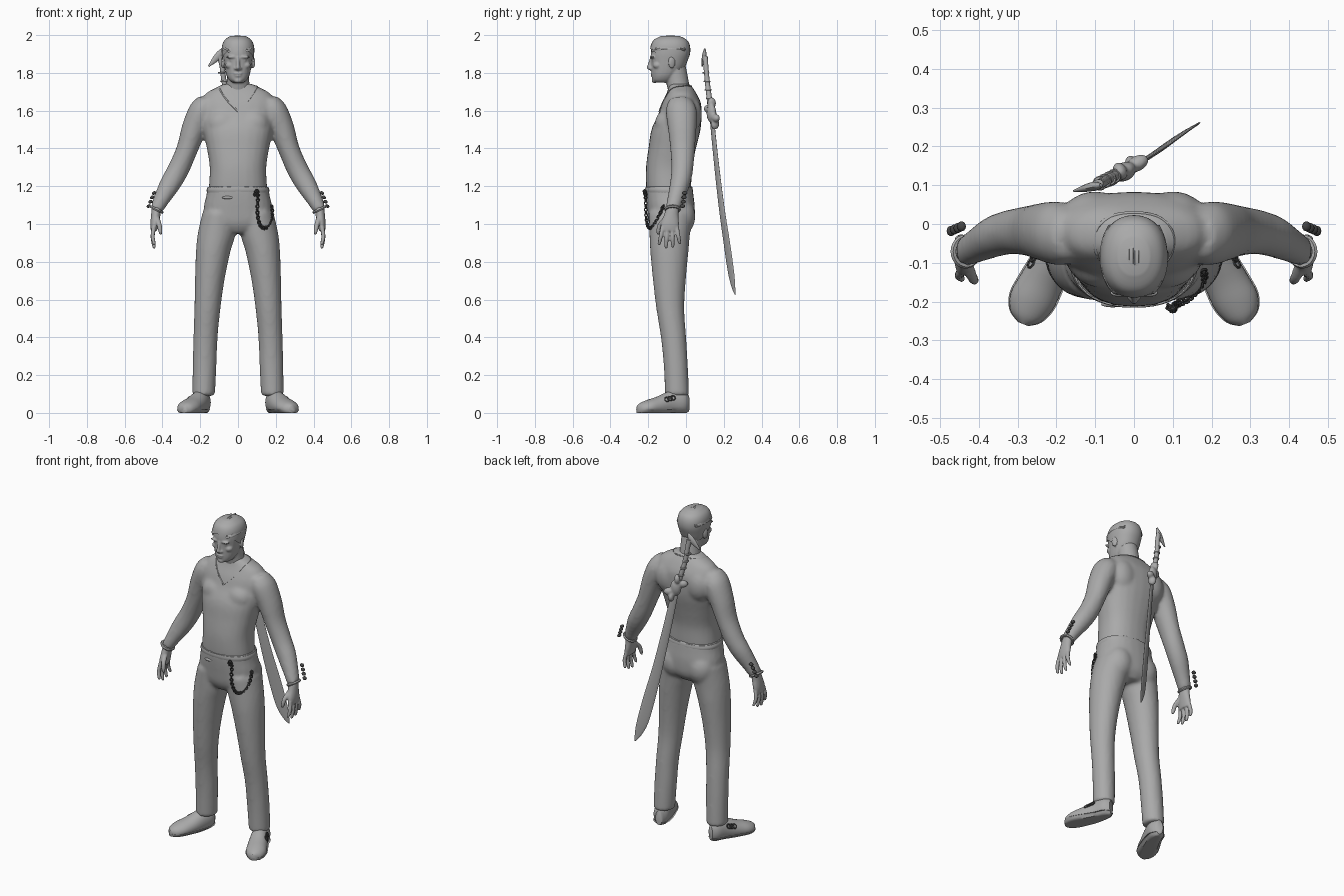
import bpy, bmesh, math, random
from mathutils import Vector, Matrix
from mathutils.bvhtree import BVHTree

random.seed(4)
if "Cube" in bpy.data.objects:
    bpy.data.objects.remove(bpy.data.objects["Cube"])
X, Y, Z = Vector((1, 0, 0)), Vector((0, 1, 0)), Vector((0, 0, 1))


def material(name, value):
    m = bpy.data.materials.new(name)
    m.use_nodes = True
    color = (value, value, value, 1)
    m.diffuse_color = color
    m.node_tree.nodes["Principled BSDF"].inputs["Base Color"].default_value = color
    return m


GREY = material("plain grey", 0.4)
DARK = material("dark metal", 0.06)


def smooth_path(points, steps=4):
    """Catmull-Rom interpolation of stations of any dimension."""
    out, last = [], len(points) - 1
    for i in range(last):
        a, b, c, d = (points[max(0, min(last, i + k))] for k in (-1, 0, 1, 2))
        for s in range(steps):
            t = s / steps
            out.append([q + t / 2 * (r - p + t * (2 * p - 5 * q + 4 * r - e + t * (3 * (q - r) + e - p)))
                        for p, q, r, e in zip(a, b, c, d)])
    return out + [list(points[-1])]


def tube(bm, stations, u=X, v=Y, sides=24, power=2, steps=4):
    """Loft of superellipse rings; each station is x, y, z, radius u, radius v."""
    rings = []
    for x, y, z, a, b in smooth_path(stations, steps):
        ring = []
        for i in range(sides):
            t = math.tau * i / sides
            c, s = math.cos(t), math.sin(t)
            p = Vector((x, y, z)) + u * a * math.copysign(abs(c) ** (2 / power), c)
            ring.append(bm.verts.new(p + v * b * math.copysign(abs(s) ** (2 / power), s)))
        rings.append(ring)
    for r, q in zip(rings, rings[1:]):
        for i in range(sides):
            j = (i + 1) % sides
            bm.faces.new((r[i], r[j], q[j], q[i]))
    bm.faces.new(rings[0][::-1])
    bm.faces.new(rings[-1])


def ball(bm, center, radii, turn=Matrix()):
    m = Matrix.Translation(center) @ turn @ Matrix.Diagonal((*radii, 1))
    bmesh.ops.create_uvsphere(bm, u_segments=20, v_segments=12, radius=1, matrix=m)


def ring(bm, center, major, minor, u, v, sides=16):
    w, n = u.cross(v), 6
    grid = []
    for i in range(sides):
        t = math.tau * i / sides
        d = u * math.cos(t) + v * math.sin(t)
        grid.append([bm.verts.new(Vector(center) + d * (major + minor * math.cos(math.tau * k / n))
                                  + w * minor * math.sin(math.tau * k / n)) for k in range(n)])
    for i in range(sides):
        a, b = grid[i], grid[(i + 1) % sides]
        for k in range(n):
            bm.faces.new((a[k], b[k], b[(k + 1) % n], a[(k + 1) % n]))


def mirror(bm):
    geom = bm.verts[:] + bm.edges[:] + bm.faces[:]
    copy = bmesh.ops.duplicate(bm, geom=geom)["geom"]
    bmesh.ops.scale(bm, vec=(-1, 1, 1), verts=[g for g in copy if isinstance(g, bmesh.types.BMVert)])


def finish(bm, name, mat=GREY, voxel=0, relax=4):
    bmesh.ops.recalc_face_normals(bm, faces=bm.faces)
    mesh = bpy.data.meshes.new(name)
    bm.to_mesh(mesh)
    bm.free()
    ob = bpy.data.objects.new(name, mesh)
    bpy.context.collection.objects.link(ob)
    mesh.materials.append(mat)
    mesh.polygons.foreach_set("use_smooth", [True] * len(mesh.polygons))
    if voxel:
        r = ob.modifiers.new("blend", "REMESH")
        r.mode, r.voxel_size, r.use_smooth_shade = "VOXEL", voxel, True
        s = ob.modifiers.new("relax", "SMOOTH")
        s.factor, s.iterations = 0.5, relax
    else:
        bpy.ops.object.select_all(action="DESELECT")
        ob.select_set(True)
        bpy.context.view_layer.objects.active = ob
        bpy.ops.object.shade_smooth_by_angle(angle=math.radians(45))
    return ob


# Shirt: sleeves mirrored, then chest and trunk blended in
bm = bmesh.new()
tube(bm, [(.16, -.03, 1.655, .05, .06), (.19, -.025, 1.6, .07, .082), (.235, -.02, 1.5, .066, .075),
          (.272, -.018, 1.39, .057, .065), (.315, -.02, 1.29, .057, .058), (.36, -.032, 1.21, .055, .054),
          (.405, -.055, 1.13, .043, .045), (.433, -.07, 1.075, .034, .04)],
     Vector((.89, 0, .45)))
ball(bm, (.08, -.1, 1.53), (.085, .066, .075))
ball(bm, (.1, .02, 1.58), (.085, .065, .1))
mirror(bm)
tube(bm, [(0, -.09, 1.16, .156, .115), (0, -.092, 1.2, .154, .12), (0, -.09, 1.3, .15, .122),
          (0, -.073, 1.4, .165, .126), (0, -.053, 1.5, .185, .13), (0, -.032, 1.58, .195, .115),
          (0, -.024, 1.64, .198, .103), (0, -.024, 1.69, .172, .08), (0, -.028, 1.72, .12, .065),
          (0, -.034, 1.742, .075, .055)], power=2.3)
shirt = finish(bm, "shirt", voxel=.011, relax=6)

# Trousers: legs and seat mirrored, then hips
bm = bmesh.new()
tube(bm, [(.1, -.08, 1.06, .088, .118), (.113, -.086, .95, .1, .108), (.132, -.088, .85, .091, .101),
          (.15, -.088, .7, .078, .087), (.162, -.083, .55, .069, .074), (.172, -.066, .4, .064, .067),
          (.177, -.054, .25, .063, .064), (.182, -.047, .09, .06, .064)])
ball(bm, (.088, -.03, 1.04), (.085, .08, .1))
mirror(bm)
tube(bm, [(0, -.08, .95, .06, .085), (0, -.077, 1.0, .17, .118), (0, -.08, 1.08, .182, .127),
          (0, -.087, 1.15, .168, .127), (0, -.091, 1.2, .16, .125)], power=2.3)
trousers = finish(bm, "trousers", voxel=.011, relax=5)

# Waist seam, fly button and trouser hems
bm = bmesh.new()
tube(bm, [(0, -.089, 1.165, .164, .124), (0, -.09, 1.18, .166, .126), (0, -.091, 1.195, .161, .124)], power=2.3, sides=48)
ball(bm, (-.055, -.207, 1.14), (.03, .008, .008))
finish(bm, "waistband")

# Shoes and soles, flattened on the ground
across = Vector((.93, .37, 0))
shoe = [(.178, .012, .05, .02, .035), (.185, -.02, .055, .044, .055), (.205, -.08, .05, .05, .058),
        (.239, -.15, .035, .057, .042), (.264, -.2, .028, .058, .032), (.28, -.238, .022, .042, .022),
        (.286, -.258, .018, .014, .01)]
for name, grow, low, high in (("shoes", 1, .012, 1), ("soles", 1.06, 0, .018)):
    bm = bmesh.new()
    tube(bm, [(x, y, z, a * grow, b + .01) for x, y, z, a, b in shoe], across, Z)
    for v in bm.verts:
        v.co.z = max(low, min(high, v.co.z))
    mirror(bm)
    finish(bm, name)

# Shoe buckles on the outer sides
bm = bmesh.new()
for k in range(3):
    ring(bm, (.25 + .007 * k, -.068 - .016 * k, .08 - .004 * k), .013, .004, Vector((-.5, 0, .85)), Vector((.37, -.93, 0)))
mirror(bm)
finish(bm, "shoe_buckles", DARK)

# Hands with five fingers
bm = bmesh.new()
tube(bm, [(.43, -.07, 1.09, .026, .034), (.435, -.078, 1.05, .025, .038), (.442, -.085, 1.0, .022, .048),
          (.445, -.087, .965, .017, .045)])
for k in range(4):
    y, reach = -.124 + .025 * k, (.075, .093, .088, .07)[k]
    tip = y + .011 * (k - 1.6)
    tube(bm, [(.445, y, .985, .012, .012), (.452, (y + tip) / 2, .97 - reach * .45, .0115, .0115),
              (.444, tip, .97 - reach, .009, .009), (.442, tip, .963 - reach, .004, .004)], sides=10)
tube(bm, [(.43, -.1, 1.04, .014, .016), (.418, -.135, 1.0, .014, .014), (.411, -.146, .96, .011, .011),
          (.409, -.147, .943, .005, .005)], sides=10)
mirror(bm)
finish(bm, "hands", voxel=.005, relax=3)

# Wristbands and bead rows
bm = bmesh.new()
ring(bm, (.434, -.071, 1.078), .036, .008, Vector((.89, 0, .45)), Y, 24)
mirror(bm)
finish(bm, "wristbands")
bm = bmesh.new()
for k in range(4):
    ball(bm, (.472 - .009 * k, -.018 + .004 * k, 1.095 + .023 * k), (.012, .013, .009), Matrix.Rotation(.5, 4, "Y"))
mirror(bm)
finish(bm, "wrist_beads", DARK)

# Head: ears, brows, eyes and cheeks mirrored, then skull, neck, nose, lips
bm = bmesh.new()
ball(bm, (.08, -.075, 1.855), (.009, .02, .032), Matrix.Rotation(.35, 4, "Z"))
ball(bm, (.034, -.178, 1.884), (.03, .012, .007))
ball(bm, (.031, -.166, 1.866), (.015, .013, .009))
ball(bm, (.042, -.15, 1.84), (.025, .025, .02))
ball(bm, (.012, -.184, 1.823), (.009, .012, .008))
mirror(bm)
skull = [(0, -.125, 1.748, .028, .036), (0, -.122, 1.76, .045, .055), (0, -.113, 1.785, .06, .068),
         (0, -.1, 1.82, .069, .083), (0, -.092, 1.86, .075, .092), (0, -.087, 1.9, .079, .1),
         (0, -.085, 1.94, .077, .096), (0, -.085, 1.97, .062, .079), (0, -.085, 1.99, .032, .04)]
tube(bm, skull, power=2.2)
tube(bm, [(0, -.035, 1.69, .07, .055), (0, -.045, 1.75, .06, .06), (0, -.06, 1.84, .058, .058)])
tube(bm, [(0, -.18, 1.885, .008, .01), (0, -.187, 1.85, .009, .014), (0, -.191, 1.825, .012, .016),
          (0, -.183, 1.813, .008, .008)], sides=12)
ball(bm, (0, -.179, 1.796), (.024, .01, .005))
ball(bm, (0, -.176, 1.785), (.02, .011, .005))
ball(bm, (0, -.168, 1.76), (.022, .014, .014))
finish(bm, "head", voxel=.005, relax=2)

# Hair: a cap cut along the hairline, with swept-back locks on top
bm = bmesh.new()
tube(bm, [(x, y + .002, z + .006, a + .007, b + .007) for x, y, z, a, b in skull], sides=32, power=2.2)
bmesh.ops.bisect_plane(bm, geom=bm.verts[:] + bm.edges[:] + bm.faces[:], plane_co=(0, -.185, 1.925),
                       plane_no=(0, .6, .8), clear_inner=True)
for k in range(22):
    lean = -1.25 + 2.5 * k / 21 + random.uniform(-.04, .04)
    path = []
    for s in range(6):
        t = .45 + s * .4 + random.uniform(-.03, .03)
        x = .085 * math.sin(lean) * math.sin(t) ** .6
        path.append((x, -.085 - .106 * math.cos(t), 1.9 + .093 * math.sin(t) * math.cos(lean),
                     .002 + .007 * math.sin(math.pi * (s + .4) / 6), .004 + random.uniform(0, .003)))
    side = Vector((math.cos(lean), 0, -math.sin(lean)))
    tube(bm, path, side, Vector((math.sin(lean), .3, math.cos(lean))), sides=6)
finish(bm, "hair")

# Collar laid onto the shirt surface
bpy.context.view_layer.update()
surface = BVHTree.FromObject(shirt, bpy.context.evaluated_depsgraph_get())
half = [(0, -.17, 1.605), (.03, -.15, 1.63), (.065, -.12, 1.665), (.092, -.08, 1.705), (.1, -.02, 1.73),
        (.06, .025, 1.735), (0, .035, 1.735)]
loop = half + [(-x, y, z) for x, y, z in half[-2:0:-1]] + half[:1]
bm = bmesh.new()
tube(bm, [(*surface.find_nearest(Vector(p))[0], .004, .004) for p in smooth_path(loop)],
     Vector((.7, 0, .7)), Vector((0, 1, 0)), sides=8, steps=1)
finish(bm, "collar")

# Hip chain of alternating links
drop = smooth_path([(.09, -.214, 1.155), (.1, -.22, 1.175), (.106, -.214, 1.14), (.103, -.212, 1.06),
                    (.115, -.205, 1.0), (.14, -.192, .978), (.165, -.167, 1.0), (.182, -.14, 1.05),
                    (.178, -.118, 1.1)], 5)
bm = bmesh.new()
for k, (p, q) in enumerate(zip(drop, drop[1:])):
    along = (Vector(q) - Vector(p)).normalized()
    flat = along.cross(Vector((.4, -1, 0))).normalized()
    ring(bm, p, .008, .0035, along, flat if k % 2 else along.cross(flat), 10)
finish(bm, "hip_chain", DARK)

# Sword on the back: blade, grip, pommel and guard
wide, thin = Vector((.87, .49, 0)), Vector((-.49, .87, 0))
bm = bmesh.new()
tube(bm, [(-.025, .135, 1.58, .02, .006), (.015, .158, 1.35, .024, .006), (.06, .187, 1.1, .029, .006),
          (.1, .216, .9, .035, .005), (.133, .239, .74, .033, .004), (.155, .252, .66, .018, .003),
          (.168, .261, .625, .002, .002)], wide, thin, sides=12)
finish(bm, "sword_blade")
bm = bmesh.new()
tube(bm, [(-.025, .135, 1.56, .016, .014), (-.05, .124, 1.66, .015, .014), (-.073, .113, 1.75, .014, .013),
          (-.085, .105, 1.84, .014, .013), (-.098, .1, 1.89, .02, .013)], wide, thin, sides=12)
for k in range(5):
    ring(bm, (-.04 - .012 * k, .129 - .006 * k, 1.62 + .045 * k), .014, .005, wide, thin)
tube(bm, [(-.155, .085, 1.835, .004, .003), (-.125, .092, 1.868, .016, .01), (-.1, .098, 1.895, .02, .012),
          (-.085, .1, 1.925, .006, .005)], Vector((.6, .2, -.75)), thin, sides=12)
finish(bm, "sword_grip")
bm = bmesh.new()
turn = Matrix.Rotation(math.atan2(.49, .87), 4, "Z")
ball(bm, (-.025, .135, 1.585), (.032, .024, .05), turn)
for s, z in ((-1, 1.61), (1, 1.56)):
    ball(bm, Vector((-.025, .137, z)) + wide * .04 * s, (.03, .02, .022), turn)
    ball(bm, Vector((-.02, .145, z - .03 * s)) + wide * .018 * s, (.018, .024, .03), turn)
finish(bm, "sword_guard", voxel=.006, relax=2)
